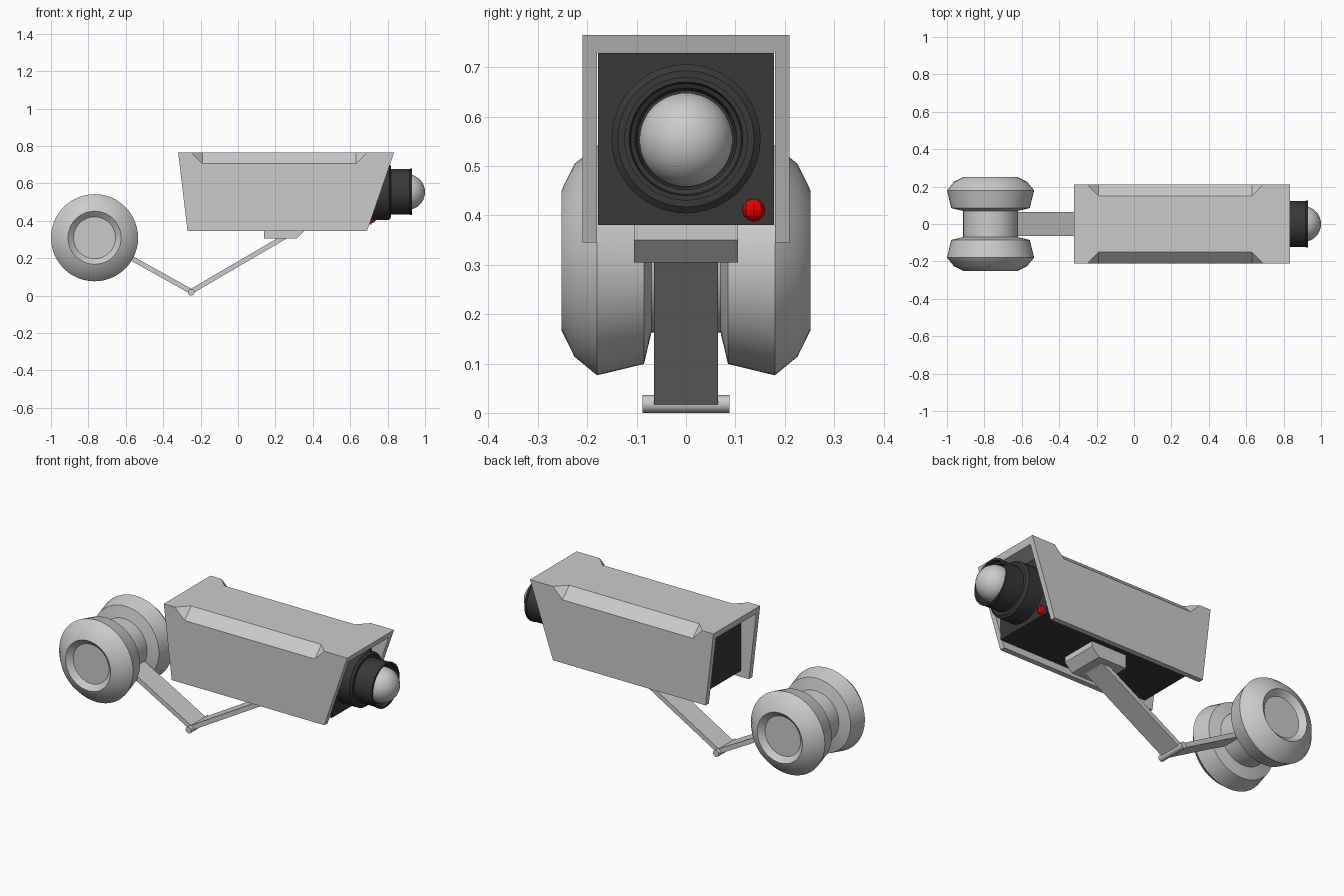
import bpy, bmesh, math
from mathutils import Matrix, Vector

if "Cube" in bpy.data.objects:
    bpy.data.objects.remove(bpy.data.objects["Cube"])


def material(name, rgb):
    m = bpy.data.materials.new(name)
    m.diffuse_color = (*rgb, 1)
    m.use_nodes = True
    m.node_tree.nodes["Principled BSDF"].inputs["Base Color"].default_value = m.diffuse_color
    return m


DARK = material("dark_plastic", (0.04, 0.04, 0.04))
RED = material("red_light", (0.8, 0.0, 0.0))


def finish(bm, name, mat=None, smooth=None):
    bmesh.ops.recalc_face_normals(bm, faces=bm.faces)
    me = bpy.data.meshes.new(name)
    bm.to_mesh(me)
    bm.free()
    ob = bpy.data.objects.new(name, me)
    bpy.context.collection.objects.link(ob)
    if mat:
        me.materials.append(mat)
    if smooth:
        bpy.ops.object.select_all(action='DESELECT')
        ob.select_set(True)
        bpy.context.view_layer.objects.active = ob
        bpy.ops.object.shade_smooth_by_angle(angle=math.radians(smooth))
    return ob


def prism(name, pts, half_y, mat=None):
    """Extrude an (x, z) outline symmetrically along y."""
    bm = bmesh.new()
    f = bm.faces.new([bm.verts.new((x, -half_y, z)) for x, z in pts])
    ext = bmesh.ops.extrude_face_region(bm, geom=[f])["geom"]
    bmesh.ops.translate(bm, vec=(0, 2 * half_y, 0),
                        verts=[v for v in ext if isinstance(v, bmesh.types.BMVert)])
    return finish(bm, name, mat)


def lathe(name, profile, centre, axis, mat=None, steps=48, smooth=25):
    """Revolve (distance along axis, radius) points around x or y."""
    bm = bmesh.new()
    side = Vector((0, 0, 1))
    ax = Vector((1, 0, 0)) if axis == 'X' else Vector((0, 1, 0))
    c = Vector(centre)
    vs = [bm.verts.new(c + ax * d + side * r) for d, r in profile]
    edges = [bm.edges.new(p) for p in zip(vs, vs[1:])]
    bmesh.ops.spin(bm, geom=vs + edges, cent=c, axis=ax, angle=math.tau,
                   steps=steps, use_merge=True)
    bmesh.ops.remove_doubles(bm, verts=bm.verts, dist=1e-5)
    return finish(bm, name, mat, smooth)


def ball(name, centre, r, mat=None, u=40, v=24, smooth=30):
    bm = bmesh.new()
    bmesh.ops.create_uvsphere(bm, u_segments=u, v_segments=v, radius=r,
                              matrix=Matrix.Translation(centre))
    return finish(bm, name, mat, smooth)


# Outer shell: U channel with slanted ends
section = [(-.21, .345), (-.21, .765), (.21, .765), (.21, .345),
           (.18, .345), (.18, .73), (-.18, .73), (-.18, .345)]
bm = bmesh.new()
ends = [[bm.verts.new((x + k * (.765 - z), y, z)) for y, z in section]
        for x, k in ((-.32, .119), (.835, -.345))]
for e in ends:
    bm.faces.new(e)
for i in range(8):
    j = (i + 1) % 8
    bm.faces.new((ends[0][i], ends[0][j], ends[1][j], ends[1][i]))
shell = finish(bm, "camera_shell")

# Stopped chamfers along both top edges
for s in (1, -1):
    bm = bmesh.new()
    for u, v in ((.04, -.10), (-.10, .04), (.04, .04)):
        for x in (-.25 - (u + v), .69 + (u + v)):
            bm.verts.new((x, s * (.21 + u), .765 + v))
    bmesh.ops.convex_hull(bm, input=bm.verts)
    cutter = finish(bm, "chamfer_cutter")
    cutter.hide_render = True
    mod = shell.modifiers.new("chamfer", 'BOOLEAN')
    mod.operation, mod.solver, mod.object = 'DIFFERENCE', 'EXACT', cutter
    bpy.ops.object.select_all(action='DESELECT')
    shell.select_set(True)
    bpy.context.view_layer.objects.active = shell
    bpy.ops.object.modifier_apply(modifier=mod.name)
    bpy.data.objects.remove(cutter)

# Dark inner body
prism("camera_body", [(-.22, .38), (.715, .38), (.715, .729), (-.22, .729)], .178, DARK)

# Lens barrel, glass and indicator light
lathe("lens_barrel", [(.70, 0), (.70, .151), (.807, .151), (.817, .138), (.817, .122),
                      (.918, .122), (.92, .125), (.93, .125), (.93, .115), (.91, .112),
                      (.905, .103), (.89, .098), (.89, 0)], (0, 0, .555), 'X', DARK)
ball("lens_glass", (.905, 0, .553), .095)
ball("indicator_light", (.715, .137, .411), .023, RED, 8, 6, None)

# Mounting block under the body
prism("mount_block", [(.14, .385), (.14, .305), (.315, .305), (.36, .35), (.36, .385)], .105)


def arm(name, a, b, t=.013):
    a, b = Vector(a), Vector(b)
    d = (b - a).normalized() * t
    n = Vector((-d.y, d.x))
    prism(name, [a + n, b + n, b - n, a - n], .065)


# Folding arm and its hinge pin
arm("upper_arm", (-.25, .022), (.26, .32))
arm("lower_arm", (-.25, .022), (-.72, .283))
lathe("hinge_pin", [(-.088, 0), (-.088, .018), (.088, .018), (.088, 0)],
      (-.25, 0, .018), 'Y', steps=16)

# Wall mount: spool with two thick rims
half = [(.225, 0), (.225, .112), (.252, .142), (.226, .195), (.18, .233),
        (.085, .21), (.07, .146)]
lathe("mount_spool", half + [(-d, r) for d, r in reversed(half)], (-.767, 0, .309), 'Y')
